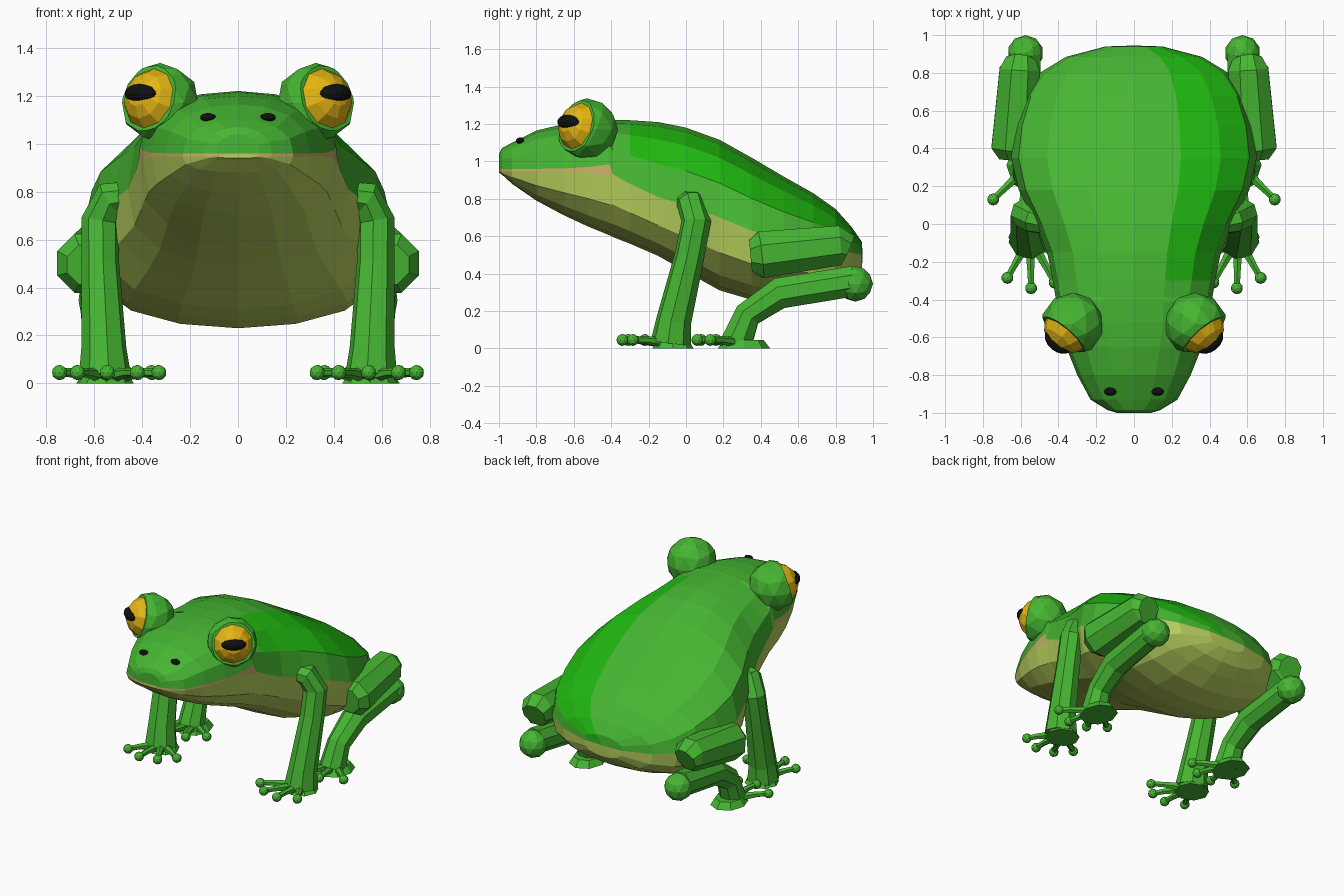
import bpy, bmesh, math
from mathutils import Vector, Matrix

if "Cube" in bpy.data.objects:
    bpy.data.objects.remove(bpy.data.objects["Cube"])


def material(name, *rgb):
    m = bpy.data.materials.new(name)
    lin = [((c / 255 + 0.055) / 1.055) ** 2.4 if c > 10 else c / 255 / 12.92 for c in rgb]
    m.diffuse_color = (*lin, 1)
    m.use_nodes = True
    m.node_tree.nodes["Principled BSDF"].inputs["Base Color"].default_value = m.diffuse_color
    return m


GREEN = material("skin green", 70, 182, 50)
BRIGHT = material("bright back green", 32, 184, 16)
BELLY = material("belly olive", 186, 212, 94)
TAN = material("mouth tan", 205, 178, 108)
YELLOW = material("eye yellow", 230, 182, 18)
BLACK = material("black", 16, 16, 16)


def finish(bm, name, mats, mirror=True):
    bmesh.ops.recalc_face_normals(bm, faces=bm.faces)
    me = bpy.data.meshes.new(name)
    bm.to_mesh(me)
    bm.free()
    for m in mats:
        me.materials.append(m)
    ob = bpy.data.objects.new(name, me)
    bpy.context.collection.objects.link(ob)
    if mirror:
        ob.modifiers.new("mirror", 'MIRROR').use_mirror_merge = False
    return ob


def tube(bm, path, n=8):
    """Sweep an n-gon along (x, y, z, radius) points and cap the ends."""
    pts = [Vector(p[:3]) for p in path]
    rings, q, old = [], None, None
    for i, p in enumerate(pts):
        t = (pts[min(i + 1, len(pts) - 1)] - pts[max(i - 1, 0)]).normalized()
        q = t.to_track_quat('Z', 'Y') if q is None else old.rotation_difference(t) @ q
        old = t
        ring = []
        for k in range(n):
            a = 2 * math.pi * (k + 0.5) / n
            ring.append(bm.verts.new(p + q @ Vector((math.cos(a), math.sin(a), 0)) * path[i][3]))
        rings.append(ring)
    for a, b in zip(rings, rings[1:]):
        for k in range(n):
            bm.faces.new((a[k], a[(k + 1) % n], b[(k + 1) % n], b[k]))
    bm.faces.new(rings[0])
    bm.faces.new(rings[-1])


def ball(bm, centre, r, sub=2):
    bmesh.ops.create_icosphere(bm, subdivisions=sub, radius=r,
                               matrix=Matrix.Translation(centre))


# body: lofted sections (y, half width, top, side line, bottom, mouth gap)
SECTIONS = [
    (-1.00, 0.00, 0.96, 0.96, 0.96, 0),
    (-1.00, 0.09, 1.04, 0.96, 0.94, 0.012),
    (-0.985, 0.14, 1.07, 0.96, 0.93, 0.013),
    (-0.93, 0.23, 1.10, 0.96, 0.88, 0.013),
    (-0.80, 0.30, 1.165, 0.96, 0.79, 0.014),
    (-0.65, 0.36, 1.20, 0.962, 0.71, 0.016),
    (-0.52, 0.395, 1.215, 0.97, 0.65, 0.03),
    (-0.41, 0.41, 1.22, 0.985, 0.605, 0.065),
    (-0.39, 0.415, 1.22, 0.93, 0.595, 0),
    (-0.30, 0.43, 1.22, 0.88, 0.56, 0),
    (-0.15, 0.46, 1.21, 0.81, 0.495, 0),
    (0.00, 0.52, 1.18, 0.765, 0.41, 0),
    (0.18, 0.61, 1.115, 0.70, 0.31, 0),
    (0.35, 0.65, 1.02, 0.63, 0.26, 0),
    (0.52, 0.63, 0.92, 0.58, 0.23, 0),
    (0.68, 0.58, 0.83, 0.55, 0.245, 0),
    (0.80, 0.50, 0.745, 0.53, 0.30, 0),
    (0.885, 0.36, 0.65, 0.51, 0.35, 0),
    (0.94, 0.15, 0.57, 0.50, 0.42, 0),
    (0.945, 0.00, 0.50, 0.50, 0.50, 0),
]
ANGLES = [math.radians(d) for d in (0, 22.5, 45, 70, 90)]
bm = bmesh.new()
loops = []
for y, w, top, mid, bot, gap in SECTIONS:
    low = mid - gap
    side = [(w * math.sin(a), mid + (top - mid) * max(0, math.cos(a)) ** 0.76) for a in ANGLES]
    side += [(w * math.sin(a), low - (low - bot) * max(0, math.cos(a)) ** 0.68)
             for a in reversed(ANGLES)]
    outline = side + [(-x, z) for x, z in side[8:0:-1]]
    loops.append([bm.verts.new((x, y, z)) for x, z in outline])
for i in range(len(loops) - 1):
    a, b = loops[i], loops[i + 1]
    for k in range(18):
        f = bm.faces.new((a[k], a[(k + 1) % 18], b[(k + 1) % 18], b[k]))
        if k in (4, 13):
            f.material_index = 3          # mouth line
        elif 5 <= k <= 12:
            f.material_index = 2          # belly
        elif k in (1, 2) and SECTIONS[i][0] > -0.35:
            f.material_index = 1          # bright patch on one side of the back
bmesh.ops.remove_doubles(bm, verts=bm.verts, dist=0.0005)
finish(bm, "body", [GREEN, BRIGHT, BELLY, TAN], mirror=False)

# eyes: green socket cut open at the front, yellow ball inside, wide black pupil
EYE = Vector((0.325, -0.53, 1.17))
LOOK = Vector((0.62, -0.74, 0.26)).normalized()
turn = LOOK.to_track_quat('Y', 'Z').to_matrix().to_4x4()
bm = bmesh.new()
ball(bm, EYE, 0.167)
bmesh.ops.bisect_plane(bm, geom=bm.verts[:] + bm.edges[:] + bm.faces[:],
                       plane_co=EYE + LOOK * 0.075, plane_no=LOOK, clear_outer=True)
bmesh.ops.holes_fill(bm, edges=[e for e in bm.edges if e.is_boundary], sides=0)
finish(bm, "eye_socket", [GREEN])
bm = bmesh.new()
bmesh.ops.create_uvsphere(bm, u_segments=10, v_segments=8, radius=0.14,
                          matrix=Matrix.Translation(EYE + LOOK * 0.02)
                          @ turn @ Matrix.Rotation(math.pi / 2, 4, 'X'))
finish(bm, "eyeball", [YELLOW])
bm = bmesh.new()
bmesh.ops.create_uvsphere(bm, u_segments=16, v_segments=10, radius=1,
                          matrix=Matrix.Translation(EYE + LOOK * 0.123 + Vector((0, 0, 0.005)))
                          @ turn @ Matrix.Diagonal((0.082, 0.055, 0.042, 1)))
finish(bm, "pupil", [BLACK])

# nostrils
bm = bmesh.new()
bmesh.ops.create_uvsphere(bm, u_segments=12, v_segments=8, radius=1,
                          matrix=Matrix.Translation((0.125, -0.887, 1.11))
                          @ Matrix.Diagonal((0.033, 0.022, 0.018, 1)))
finish(bm, "nostril", [BLACK])


def foot(name, x, y, rx, ry, tips):
    """Flat palm with thin toes ending in round pads."""
    bm = bmesh.new()
    bmesh.ops.create_cone(bm, cap_ends=True, segments=8, radius1=1, radius2=0.75, depth=0.045,
                          matrix=Matrix.Translation((x, y, 0.0225)) @ Matrix.Diagonal((rx, ry, 1, 1)))
    for tx, ty in tips:
        d = Vector((tx - x, ty - y, 0))
        s = Vector((x, y, 0.035)) + d * 0.3
        m = Vector((x, y, 0.045)) + d * 0.7
        tube(bm, [(*s, 0.028), (*m, 0.02), (tx, ty, 0.045, 0.018)], 6)
        ball(bm, (tx, ty, 0.045), 0.032)
    finish(bm, name, [GREEN])


# front legs and feet
bm = bmesh.new()
tube(bm, [(0.42, 0.00, 0.79, 0.06), (0.53, 0.025, 0.775, 0.075), (0.575, 0.055, 0.68, 0.08),
          (0.575, 0.02, 0.50, 0.08), (0.56, -0.065, 0.15, 0.095), (0.555, -0.08, 0.03, 0.11)])
finish(bm, "front_leg", [GREEN])
foot("front_foot", 0.55, -0.07, 0.115, 0.11,
     [(0.67, -0.285), (0.545, -0.34), (0.42, -0.31), (0.33, -0.22)])

# hind legs: thigh, knee ball, shin and feet
bm = bmesh.new()
tube(bm, [(0.63, 0.345, 0.495, 0.09), (0.63, 0.40, 0.50, 0.135), (0.605, 0.82, 0.55, 0.115),
          (0.60, 0.865, 0.53, 0.085)])
finish(bm, "thigh", [GREEN])
bm = bmesh.new()
ball(bm, (0.575, 0.905, 0.345), 0.095)
finish(bm, "knee", [GREEN])
bm = bmesh.new()
tube(bm, [(0.578, 0.90, 0.36, 0.088), (0.57, 0.50, 0.295, 0.09), (0.565, 0.33, 0.18, 0.078),
          (0.56, 0.27, 0.03, 0.09)])
finish(bm, "shin", [GREEN])
foot("hind_foot", 0.56, 0.31, 0.115, 0.14,
     [(0.745, 0.13), (0.60, 0.06), (0.47, 0.08), (0.36, 0.16)])
